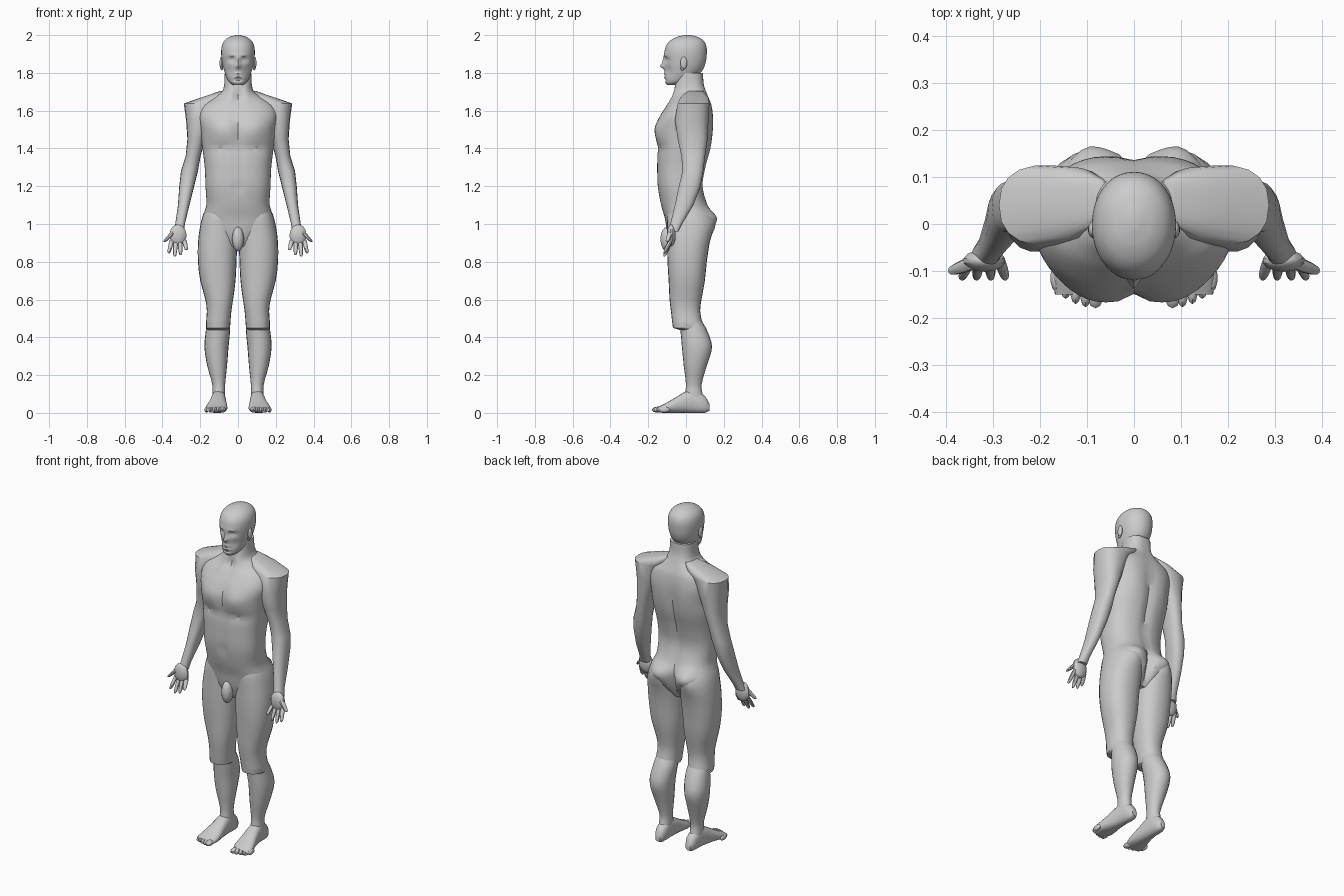
import bpy
import bmesh
import math
from mathutils import Vector

old = bpy.data.objects.get("Cube")
if old:
    bpy.data.objects.remove(old, do_unlink=True)

grey = bpy.data.materials.new("plain_grey")
grey.use_nodes = True
colour = (0.6, 0.6, 0.6, 1)
grey.diffuse_color = colour
grey.node_tree.nodes["Principled BSDF"].inputs["Base Color"].default_value = colour
parts = []


def finish(name, bm, side=1):
    """Turn a bmesh into a named object, mirrored when side is negative."""
    for v in bm.verts:
        v.co.x *= side
    bmesh.ops.recalc_face_normals(bm, faces=bm.faces[:])
    mesh = bpy.data.meshes.new(name)
    bm.to_mesh(mesh)
    bm.free()
    mesh.materials.append(grey)
    obj = bpy.data.objects.new(name, mesh)
    bpy.context.collection.objects.link(obj)
    parts.append(obj)
    return obj


def refine(rows, steps):
    """Insert smooth in-between sections (cubic Hermite along the first value)."""
    def slope(i, k):
        a, b = rows[max(i - 1, 0)], rows[min(i + 1, len(rows) - 1)]
        return (b[k] - a[k]) / (b[0] - a[0])
    out = []
    for i in range(len(rows) - 1):
        a, b = rows[i], rows[i + 1]
        h = b[0] - a[0]
        for s in range(steps):
            t = s / steps
            w = t * t * (3 - 2 * t)
            row = [a[0] + h * t]
            for k in range(1, len(a)):
                row.append(a[k] * (1 - w) + b[k] * w
                           + h * t * (1 - t) * ((1 - t) * slope(i, k) - t * slope(i + 1, k)))
            out.append(row)
    return out + [rows[-1]]


def loft(rows, segs=20, steps=1, power=2.3, along_y=False):
    """Rounded sections; each row is position, x min, x max, depth min, depth max."""
    bm = bmesh.new()
    rings = []
    for pos, xa, xb, da, db in refine(rows, steps):
        ring = []
        for i in range(segs):
            ang = math.tau * i / segs
            c, s = math.cos(ang), math.sin(ang)
            x = (xa + xb) / 2 + (xb - xa) / 2 * math.copysign(abs(c) ** (2 / power), c)
            d = (da + db) / 2 + (db - da) / 2 * math.copysign(abs(s) ** (2 / power), s)
            ring.append(bm.verts.new((x, pos, d) if along_y else (x, d, pos)))
        rings.append(ring)
    for low, high in zip(rings, rings[1:]):
        for i in range(segs):
            j = (i + 1) % segs
            bm.faces.new((low[i], low[j], high[j], high[i]))
    bm.faces.new(rings[0])
    bm.faces.new(rings[-1])
    return bm


def bump(bm, centre, size, push, both=True):
    """Push the surface softly around a point, on both sides of the body if wanted."""
    for v in bm.verts:
        x = abs(v.co.x) if both else v.co.x
        d = Vector((x, v.co.y, v.co.z)) - Vector(centre)
        w = math.exp(-sum((d[k] / size[k]) ** 2 for k in range(3)))
        v.co.y += push * w


def ball(name, centre, size, side=1, segs=14):
    bm = bmesh.new()
    bmesh.ops.create_uvsphere(bm, u_segments=segs, v_segments=segs // 2 + 2, radius=1)
    for v in bm.verts:
        v.co = Vector([c + s * k for c, s, k in zip(centre, size, v.co)])
    return finish(name, bm, side)


def digit(name, base, tip, radius, side):
    """Tapered finger with a rounded end."""
    a, b = Vector(base), Vector(tip)
    rows = []
    for t, k in ((0, 1), (.35, 1.05), (.7, .92), (.92, .7), (1, .25)):
        p, r = a.lerp(b, t), radius * k
        rows.append((p.z, p.x - r, p.x + r, p.y - r, p.y + r))
    finish(name, loft(rows, 10, 1, 2), side)


def centred(rows):
    return [(z, -w, w, a, b) for z, w, a, b in rows]


# Torso and neck
torso = loft(centred([
    (.88, .05, -.08, .08), (.96, .15, -.1, .135), (1.03, .185, -.112, .145),
    (1.1, .168, -.132, .115), (1.2, .172, -.15, .09), (1.3, .176, -.153, .105),
    (1.4, .188, -.152, .13), (1.5, .198, -.158, .14), (1.57, .21, -.138, .142),
    (1.63, .19, -.1, .135), (1.67, .13, -.072, .12), (1.7, .086, -.064, .108),
    (1.74, .073, -.058, .095), (1.8, .07, -.05, .09)]), 56, 4, 2.5)
bump(torso, (.09, -.16, 1.5), (.07, .08, .06), -.014)
bump(torso, (.1, -.16, 1.4), (.09, .08, .02), .01)
bump(torso, (0, -.16, 1.5), (.014, .08, .12), .012)
bump(torso, (0, -.15, 1.28), (.012, .08, .12), .006)
bump(torso, (0, -.15, 1.19), (.015, .08, .02), .012)
bump(torso, (0, .12, 1.35), (.022, .08, .24), -.016)
bump(torso, (.1, .14, 1.5), (.06, .08, .1), .008)
bump(torso, (.1, .14, 1.03), (.055, .09, .05), .03)
bump(torso, (0, .14, .98), (.02, .1, .09), -.04)
bump(torso, (.045, -.08, 1.68), (.02, .06, .05), -.008)
bump(torso, (0, -.08, 1.67), (.015, .06, .03), .012)
finish("torso", torso)
ball("groin", (0, -.1, .92), (.032, .035, .065))

# Head with modelled face
head = loft(centred([
    (1.735, .025, -.1, -.04), (1.75, .045, -.11, .0), (1.775, .06, -.113, .05),
    (1.81, .073, -.113, .085), (1.85, .083, -.113, .103), (1.9, .089, -.115, .11),
    (1.94, .086, -.107, .108), (1.97, .072, -.085, .093), (1.99, .045, -.05, .063),
    (2, .012, -.01, .025)]), 72, 5, 2.1)
bump(head, (0, -.115, 1.835), (.014, .06, .013), -.022, False)
bump(head, (0, -.115, 1.86), (.01, .06, .022), -.011, False)
bump(head, (.034, -.11, 1.87), (.02, .06, .012), .014)
bump(head, (.034, -.11, 1.868), (.01, .06, .006), -.006)
bump(head, (.03, -.115, 1.893), (.025, .06, .008), -.005)
bump(head, (0, -.115, 1.785), (.024, .06, .004), .006, False)
bump(head, (0, -.115, 1.793), (.02, .06, .005), -.005, False)
bump(head, (0, -.115, 1.777), (.018, .06, .005), -.005, False)
bump(head, (0, -.115, 1.762), (.03, .06, .006), .006, False)
bump(head, (.045, -.1, 1.81), (.02, .05, .025), .008)
finish("head", head)

leg_rows = [
    (1.12, .03, .15, -.08, .07), (1.05, .005, .185, -.1, .12), (.98, .003, .202, -.1, .14),
    (.9, .004, .212, -.1, .125), (.8, .008, .212, -.098, .11), (.7, .013, .2, -.092, .1),
    (.6, .026, .173, -.087, .082), (.54, .035, .165, -.08, .075), (.48, .04, .169, -.073, .085)]
shin_rows = [
    (.5, .046, .162, -.04, .076), (.44, .042, .17, -.03, .11), (.35, .05, .178, -.022, .138),
    (.25, .058, .163, -.012, .11), (.15, .068, .136, .0, .083), (.1, .068, .135, -.005, .088),
    (.04, .07, .134, -.01, .11)]
arm_rows = [
    (1.705, .04, .09, .01, .09), (1.67, .06, .195, -.03, .12), (1.638, .09, .287, -.045, .125),
    (1.55, .13, .275, -.06, .12), (1.45, .172, .268, -.045, .115), (1.36, .198, .277, -.025, .102),
    (1.28, .212, .302, -.02, .092), (1.2, .232, .311, -.038, .078), (1.1, .257, .318, -.06, .04),
    (1, .281, .332, -.083, -.02), (.96, .285, .345, -.095, -.04)]
foot_rows = [
    (.125, .085, .115, .012, .045), (.1, .07, .13, 0, .09), (.03, .066, .138, 0, .125),
    (-.05, .06, .155, 0, .085), (-.11, .056, .172, 0, .05), (-.15, .07, .168, .002, .03)]

for side, word in ((1, "left"), (-1, "right")):
    # Legs: thigh ends in an overhanging kneecap edge above the shin
    thigh = loft(leg_rows, 24, 2)
    bump(thigh, (.1, .13, 1.02), (.05, .08, .05), .025)
    finish(word + "_thigh", thigh, side)
    knee = [leg_rows[-1], (.45, .042, .169, -.069, .1), (.435, .055, .16, -.02, .1)]
    finish(word + "_knee", loft(knee, 24), side)
    finish(word + "_shin", loft(shin_rows, 20, 3, 2.1), side)

    # Feet
    finish(word + "_foot", loft(foot_rows, 20, 2, 2.4, True), side)
    for i in range(5):
        width = .018 if i == 0 else .012
        ball(f"{word}_toe_{i + 1}", (.082 + .021 * i, -.15 + .0022 * i * i, .017),
             (width, .03, .016), side, 10)

    # Arms with square shoulder corners
    finish(word + "_arm", loft(arm_rows, 18, 1, 2.4), side)

    # Hands: palm facing forward, thumb outward
    ball(word + "_palm", (.318, -.078, .94), (.046, .024, .058), side)
    for i, drop in enumerate((.862, .835, .828, .845)):
        digit(f"{word}_finger_{i + 1}", (.285 + .022 * i, -.078, .915),
              (.273 + .031 * i, -.115, drop), .0115, side)
    digit(word + "_thumb", (.335, -.08, .965), (.39, -.1, .905), .014, side)

    # Ears
    ball(word + "_ear", (.088, -.012, 1.852), (.01, .018, .033), side)
    ball(word + "_earlobe", (.086, -.02, 1.825), (.007, .009, .012), side, 10)

# Smooth shading that keeps hard creases
bpy.ops.object.select_all(action='DESELECT')
for obj in parts:
    obj.select_set(True)
bpy.context.view_layer.objects.active = parts[0]
bpy.ops.object.shade_smooth_by_angle(angle=math.radians(35))
